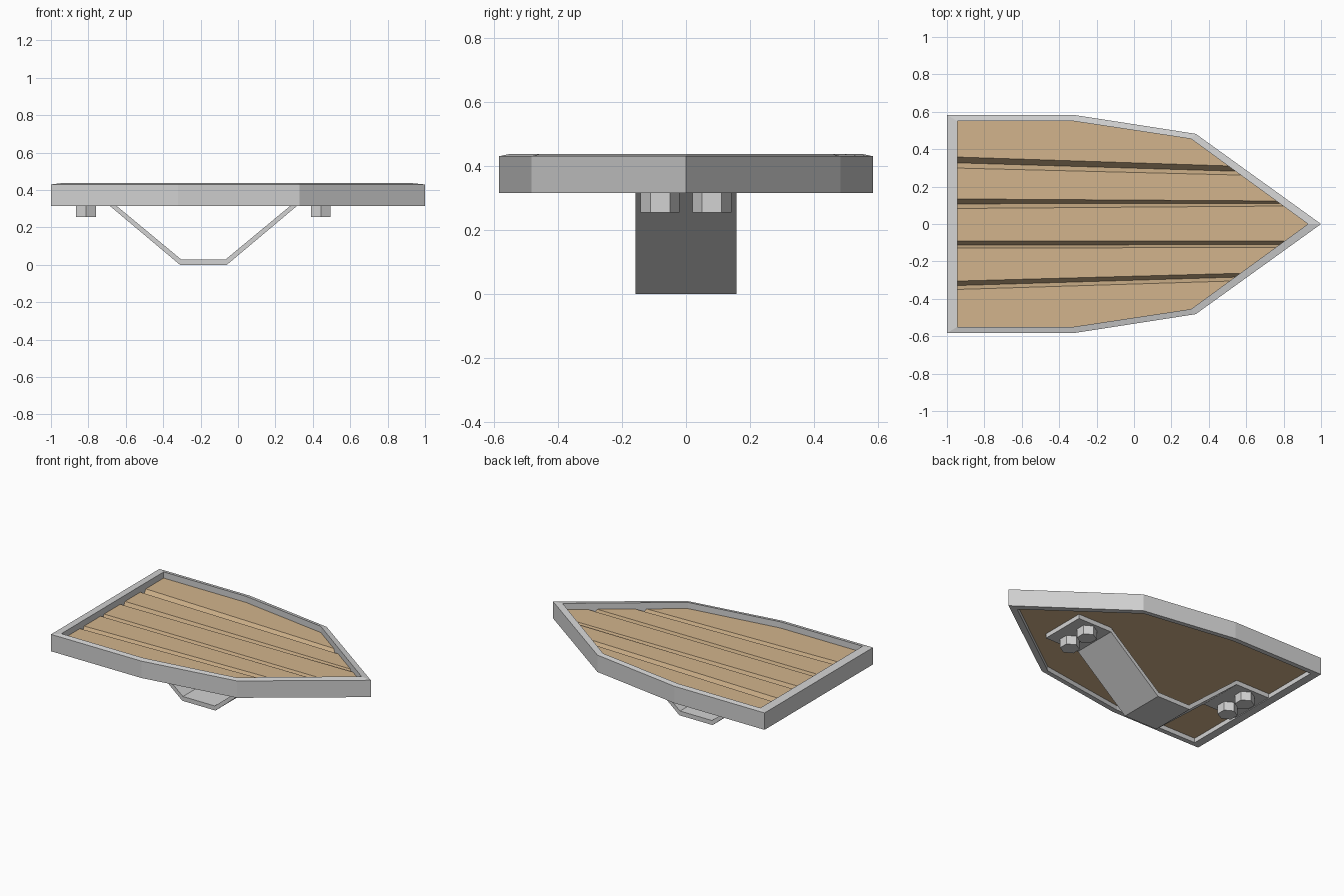
import bpy
import bmesh
from math import sin, cos, pi
from mathutils import Vector

cube = bpy.data.objects.get("Cube")
if cube:
    bpy.data.objects.remove(cube, do_unlink=True)


def make_material(name, srgb):
    color = [((c + 0.055) / 1.055) ** 2.4 for c in srgb] + [1.0]
    mat = bpy.data.materials.new(name)
    mat.use_nodes = True
    mat.diffuse_color = color
    mat.node_tree.nodes["Principled BSDF"].inputs["Base Color"].default_value = color
    return mat


metal = make_material("light_grey_metal", (0.825, 0.825, 0.825))
wood = make_material("tan_wood", (0.824, 0.706, 0.549))


def finish(name, bm, mat):
    bmesh.ops.recalc_face_normals(bm, faces=bm.faces[:])
    mesh = bpy.data.meshes.new(name)
    bm.to_mesh(mesh)
    bm.free()
    mesh.materials.append(mat)
    obj = bpy.data.objects.new(name, mesh)
    bpy.context.collection.objects.link(obj)
    return obj


def prism(points, direction):
    """Closed solid: a flat outline swept along a direction."""
    bm = bmesh.new()
    face = bm.faces.new([bm.verts.new(p) for p in points])
    swept = bmesh.ops.extrude_face_region(bm, geom=[face], use_keep_orig=True)
    moved = [g for g in swept["geom"] if isinstance(g, bmesh.types.BMVert)]
    bmesh.ops.translate(bm, verts=moved, vec=direction)
    return bm


def mirrored(half, tip):
    """Half outline on the +y side, mirrored and joined at the tip."""
    return half + [(tip, 0)] + [(x, -y) for x, y in reversed(half)]


outer = mirrored([(-1, 0.583), (-0.32, 0.583), (0.33, 0.482)], 1.0)
inner = mirrored([(-0.945, 0.55), (-0.325, 0.55), (0.305, 0.455)], 0.93)
RIM_BOTTOM, DECK_BOTTOM, DECK_TOP = 0.315, 0.345, 0.395

# Metal rim: four loops joined into a ring, top sloping slightly outwards
bm = bmesh.new()
loops = [[bm.verts.new((x, y, z)) for x, y in outline]
         for outline, z in ((outer, RIM_BOTTOM), (outer, 0.43),
                            (inner, 0.437), (inner, RIM_BOTTOM))]
for i, loop in enumerate(loops):
    following = loops[(i + 1) % len(loops)]
    for j in range(len(loop)):
        k = (j + 1) % len(loop)
        bm.faces.new((loop[j], loop[k], following[k], following[j]))
finish("rim", bm, metal)

# Wooden deck with tapering V grooves between the boards
bm = prism([(x, y, DECK_BOTTOM) for x, y in inner], (0, 0, DECK_TOP - DECK_BOTTOM))
grooves = [  # far x, then the y of both lips and the middle at each end
    (0.55, (0.358, 0.327, 0.299), (0.309, 0.282, 0.262)),
    (0.79, (0.134, 0.108, 0.083), (0.123, 0.110, 0.096)),
    (0.79, (-0.091, -0.112, -0.128), (-0.091, -0.110, -0.126)),
    (0.55, (-0.305, -0.329, -0.350), (-0.264, -0.284, -0.304)),
]
for far_x, near_ys, far_ys in grooves:
    for line, (y0, y1) in enumerate(zip(near_ys, far_ys)):
        start = Vector((-0.945, y0, 0))
        normal = Vector((y0 - y1, far_x + 0.945, 0)).normalized()
        cut = bmesh.ops.bisect_plane(
            bm, geom=bm.verts[:] + bm.edges[:] + bm.faces[:],
            dist=1e-5, plane_co=start, plane_no=normal)
        if line == 1:
            middle = [v for v in cut["geom_cut"]
                      if isinstance(v, bmesh.types.BMVert) and v.co.z > DECK_TOP - 0.01]
            groove_verts = middle
    for v in groove_verts:
        v.co.z = DECK_TOP - 0.043
finish("deck_boards", bm, wood)

# Bent strap handle underneath, symmetric about its own centre
CENTRE, HALF_WIDTH = -0.185, 0.157
lower = [(-0.755, RIM_BOTTOM), (-0.5, RIM_BOTTOM), (-0.125, 0)]
upper = [(-0.12, 0.03), (-0.5, DECK_BOTTOM), (-0.755, DECK_BOTTOM)]
profile = (lower + [(-x, z) for x, z in reversed(lower)]
           + [(-x, z) for x, z in reversed(upper)] + upper)
finish("handle_strap",
       prism([(x + CENTRE, -HALF_WIDTH, z) for x, z in profile],
             (0, 2 * HALF_WIDTH, 0)), metal)

# Hexagonal bolt heads on both strap flanges
for side, sx in (("left", 1), ("right", -1)):
    for place, sy in (("front", -1), ("back", 1)):
        hexagon = [(CENTRE + sx * 0.628 + 0.061 * sin(i * pi / 3),
                    sy * 0.081 + 0.061 * cos(i * pi / 3), 0.255) for i in range(6)]
        finish(f"bolt_{side}_{place}", prism(hexagon, (0, 0, 0.06)), metal)
